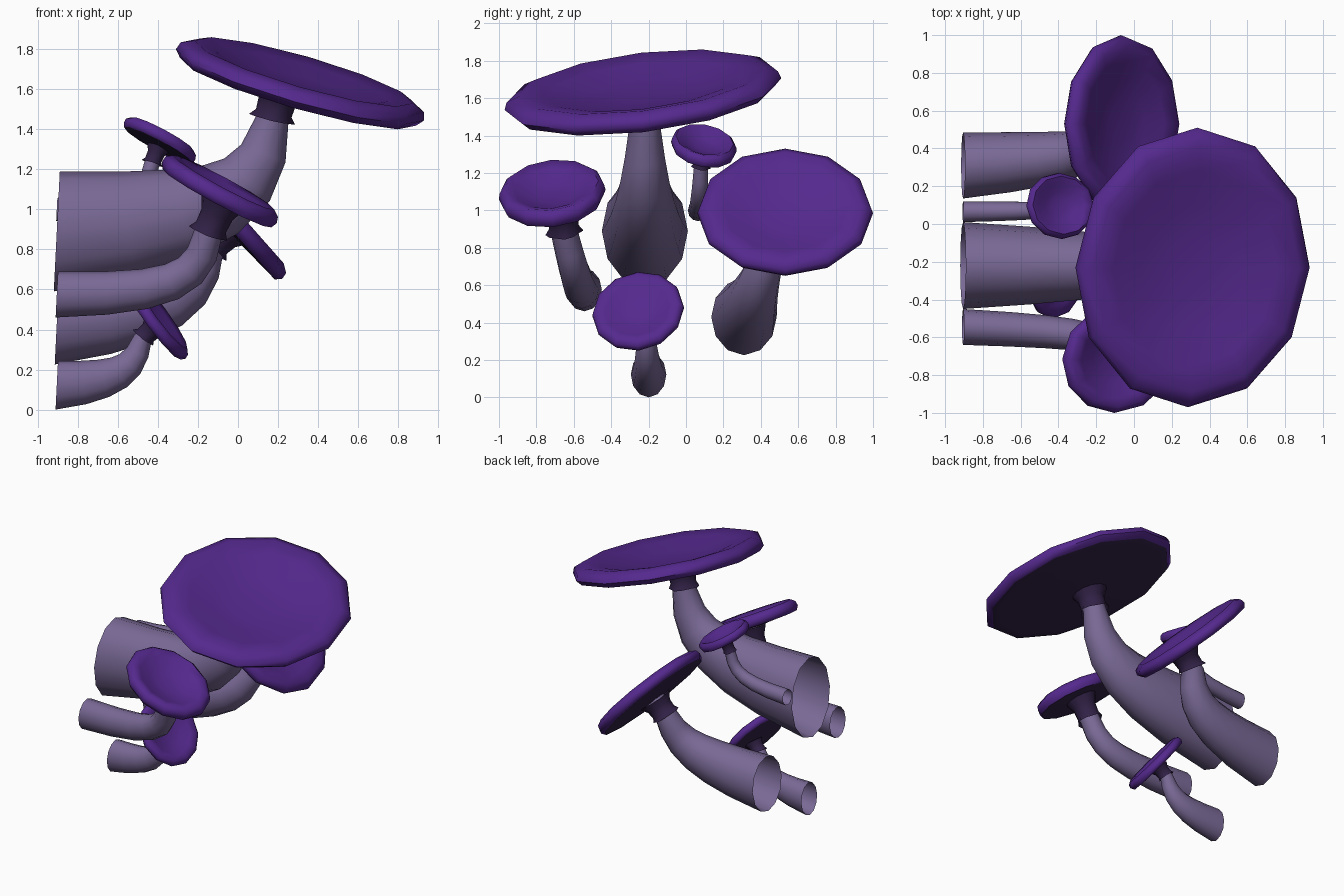
import bpy, bmesh, math
from mathutils import Vector

if "Cube" in bpy.data.objects:
    bpy.data.objects.remove(bpy.data.objects["Cube"])

SIDES = 12
BASE_X = -0.905


def material(name, rgb):
    m = bpy.data.materials.new(name)
    m.diffuse_color = (*rgb, 1)
    m.use_nodes = True
    m.node_tree.nodes["Principled BSDF"].inputs["Base Color"].default_value = m.diffuse_color
    return m


PURPLE = material("cap_purple", (0.09, 0.022, 0.27))
DARK = material("gill_dark", (0.03, 0.015, 0.06))
MAUVE = material("stem_mauve", (0.19, 0.14, 0.30))


def make_object(name, rings, mats, dark_rows=0, tip=None):
    """Skin a list of point rings; optional closing tip."""
    bm = bmesh.new()
    rows = [[bm.verts.new(p) for p in rg] for rg in rings]
    for j, (a, b) in enumerate(zip(rows, rows[1:])):
        for i in range(SIDES):
            k = (i + 1) % SIDES
            f = bm.faces.new((a[i], a[k], b[k], b[i]))
            f.material_index = 1 if j < dark_rows else 0
    if tip is not None:
        t = bm.verts.new(tip)
        for i in range(SIDES):
            bm.faces.new((rows[-1][i], rows[-1][(i + 1) % SIDES], t))
    me = bpy.data.meshes.new(name)
    bm.to_mesh(me)
    bm.free()
    for m in mats:
        me.materials.append(m)
    ob = bpy.data.objects.new(name, me)
    bpy.context.collection.objects.link(ob)
    bpy.ops.object.select_all(action='DESELECT')
    ob.select_set(True)
    bpy.context.view_layer.objects.active = ob
    bpy.ops.object.shade_smooth_by_angle(angle=math.radians(60))


def ring(c, u, v, ru, rv, ragged=False):
    pts = []
    for i in range(SIDES):
        a = math.tau * i / SIDES
        k = 1 - 0.09 * (i % 3) if ragged else 1
        pts.append(c + k * (u * ru * math.cos(a) + v * rv * math.sin(a)))
    return pts


def frame(t):
    """Sideways and upward axes of a section facing along t."""
    t = t.normalized()
    side = Vector((0, 1, 0))
    side = (side - t * side.dot(t)).normalized()
    return side, t.cross(side)


def stem_and_collar(name, seat, base, half, elbow, top, r):
    """Tapering hollow stem bent round an elbow, with a flared ragged collar."""
    p0, p3 = Vector((BASE_X, *base)), Vector(top)
    e = Vector((elbow[0], base[0] + 0.3 * (top[1] - base[0]), elbow[1]))
    p1, p2 = p0.lerp(e, 0.8), p3.lerp(e, 0.8)
    point, n = seat
    end = p3 + n * (point - p3).dot(n)
    rings = []
    steps = 6
    for i in range(steps + 1):
        t = i / steps
        s = 1 - t
        c = s**3 * p0 + 3 * s * s * t * p1 + 3 * s * t * t * p2 + t**3 * p3
        d = s * s * (p1 - p0) + 2 * s * t * (p2 - p1) + t * t * (p3 - p2)
        side, up = frame(d if i else Vector((1, 0, -0.05)))
        rings.append(ring(c, side, up, half[0] * s + r * t, half[1] * s + r * t))
    side, up = frame(end - p3)
    rings.append(ring(end, side, up, r, r))
    make_object(name + "_stem", rings, [MAUVE])

    side, up = frame(end - p3 + (p3 - e).normalized() * r)
    skirt = [ring(p3.lerp(end, f), side, up, k * r, k * r, f == 0)
             for f, k in ((0, 1.42), (0.2, 1.1), (0.6, 1.15), (1, 1.6))]
    make_object(name + "_collar", skirt, [DARK])


# cap cross-section from underside centre, round the rim, into the dished top
PROFILE = [(0.03, -0.13), (0.5, -0.105), (0.86, -0.09), (0.95, -0.085), (1.0, -0.02),
           (0.98, 0.05), (0.88, 0.10), (0.7, 0.06), (0.45, -0.02), (0.2, -0.045)]


def cap(name, lean, thick, lo, hi):
    """Dished cap tilted by lean (x, y), fitted to the box lo..hi; returns the stem seat."""
    n = Vector((*lean, 1)).normalized()
    side, up = frame(n)
    ext = Vector(hi) - Vector(lo)
    ry, rx = ext.y / 2, math.hypot(ext.x, ext.z) * 0.46
    size = (rx + ry) / 2 * thick
    rings = [ring(n * h * size, -up, side, r * rx, r * ry) for r, h in PROFILE]
    flat = [p for rg in rings for p in rg]
    mn = [min(p[i] for p in flat) for i in range(3)]
    mx = [max(p[i] for p in flat) for i in range(3)]

    def fit(p):
        return Vector([lo[i] + (p[i] - mn[i]) / (mx[i] - mn[i]) * ext[i] for i in range(3)])
    make_object(name + "_cap", [[fit(p) for p in rg] for rg in rings],
                [PURPLE, DARK], 3, fit(n * -0.05 * size))
    return fit(n * -0.1 * size), n


# large mushroom
seat = cap("large", (0.29, -0.12), 0.8, (-0.31, -0.97, 1.40), (0.93, 0.51, 1.86))
stem_and_collar("large", seat, (-0.22, 0.89), (0.23, 0.30), (0.1, 0.97), (0.17, -0.22, 1.45), 0.083)
# steeply tilted mushroom
seat = cap("tilted", (1.12, 0), 1.0, (-0.37, 0.06, 0.65), (0.24, 1.0, 1.33))
stem_and_collar("tilted", seat, (0.31, 0.43), (0.175, 0.205), (-0.22, 0.5), (-0.15, 0.455, 0.81), 0.08)
# front mushroom
seat = cap("front", (0.48, -0.1), 1.4, (-0.38, -1.0, 0.91), (0.20, -0.43, 1.27))
stem_and_collar("front", seat, (-0.545, 0.575), (0.095, 0.115), (-0.2, 0.58), (-0.15, -0.65, 0.88), 0.072)
# low mushroom
seat = cap("low", (1.2, -0.22), 1.3, (-0.57, -0.50, 0.25), (-0.25, -0.01, 0.67))
stem_and_collar("low", seat, (-0.2, 0.122), (0.095, 0.122), (-0.53, 0.15), (-0.475, -0.215, 0.36), 0.046)
# small mushroom
seat = cap("small", (0.43, 0.15), 1.5, (-0.57, -0.08, 1.23), (-0.21, 0.27, 1.46))
stem_and_collar("small", seat, (0.065, 1.0), (0.055, 0.058), (-0.46, 1.02), (-0.43, 0.08, 1.23), 0.038)
